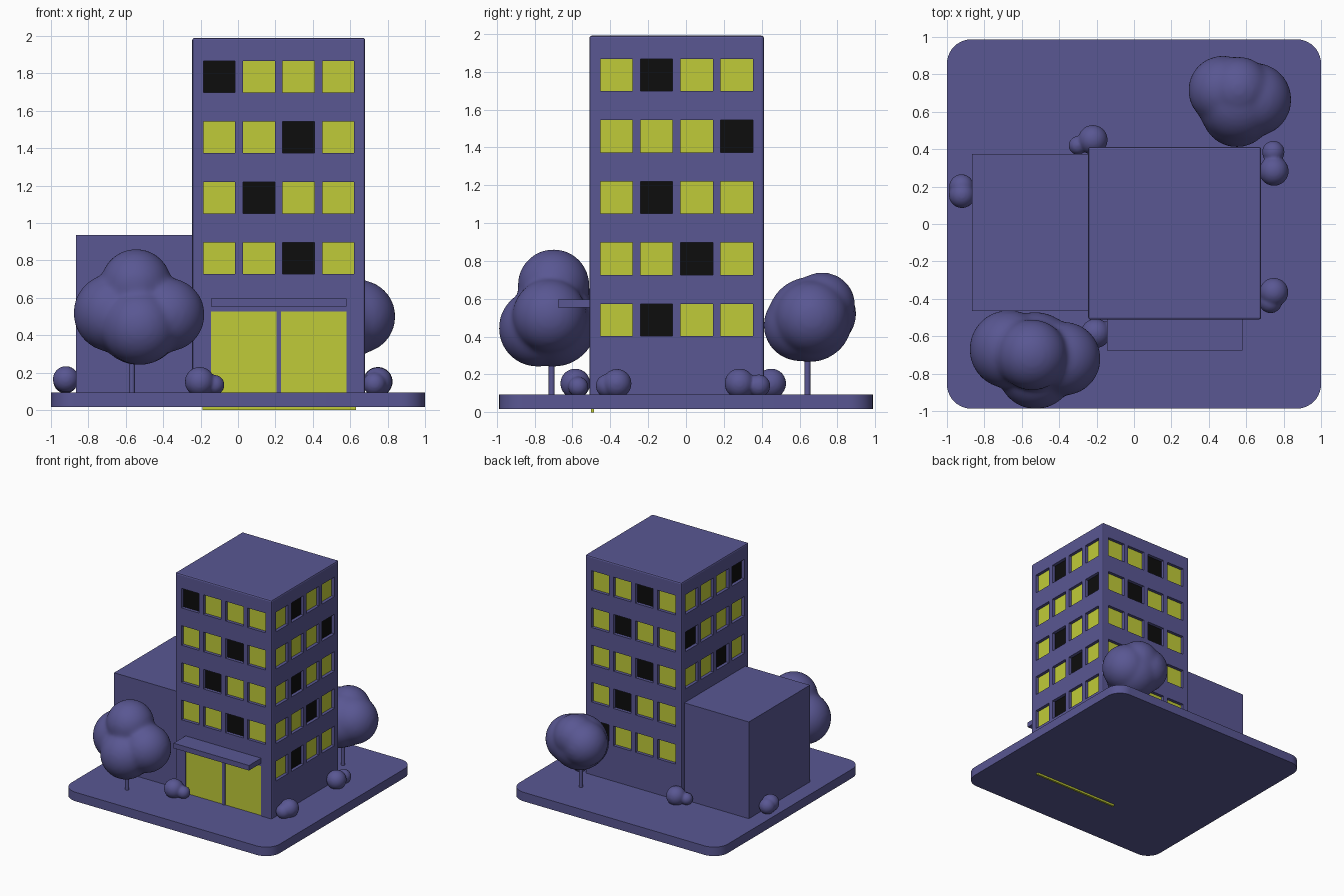
import bpy, bmesh
from mathutils import Matrix, Vector

if "Cube" in bpy.data.objects:
    bpy.data.objects.remove(bpy.data.objects["Cube"])


def material(name, rgb):
    m = bpy.data.materials.new(name)
    m.diffuse_color = (*rgb, 1)
    m.use_nodes = True
    m.node_tree.nodes["Principled BSDF"].inputs["Base Color"].default_value = m.diffuse_color
    return m


WALL = material("wall_violet", (0.10, 0.095, 0.29))
LIT = material("lit_glass", (0.53, 0.60, 0.04))
DARK = material("dark_glass", (0.004, 0.004, 0.004))


def finish(name, bm, mat):
    me = bpy.data.meshes.new(name)
    bm.to_mesh(me)
    bm.free()
    me.materials.append(mat)
    ob = bpy.data.objects.new(name, me)
    bpy.context.collection.objects.link(ob)
    return ob


def add_box(bm, a, b):
    """Add a box between two opposite corners."""
    a, b = Vector(a), Vector(b)
    size = [abs(v) for v in b - a]
    bmesh.ops.create_cube(bm, size=1, matrix=Matrix.Translation((a + b) / 2) @ Matrix.Diagonal((*size, 1)))


def box(name, a, b, mat=WALL, bevel=0, segments=2, pick=lambda e: True):
    bm = bmesh.new()
    add_box(bm, a, b)
    if bevel:
        edges = [e for e in bm.edges if pick(e)]
        bmesh.ops.bevel(bm, geom=edges, offset=bevel, segments=segments, profile=0.5, affect='EDGES')
    return finish(name, bm, mat)


def upright(e):
    return abs(e.verts[0].co.z - e.verts[1].co.z) > 0.01


def smooth_by_angle(ob):
    bpy.ops.object.select_all(action='DESELECT')
    ob.select_set(True)
    bpy.context.view_layer.objects.active = ob
    bpy.ops.object.shade_smooth_by_angle()


# Ground slab with rounded corners
slab = box("ground_slab", (-1, -0.987, 0.017), (1, 0.987, 0.095), bevel=0.13, segments=10, pick=upright)
smooth_by_angle(slab)

# Main tower, low side wing, entrance canopy
X0, X1, Y0, Y1 = -0.245, 0.68, -0.511, 0.412
tower = box("tower", (X0, Y0, 0.06), (X1, Y1, 1.99), bevel=0.012,
            pick=lambda e: max(v.co.z for v in e.verts) > 1)
box("side_wing", (-0.865, -0.465, 0.06), (X0 + 0.01, 0.373, 0.935))
box("entrance_canopy", (-0.145, -0.677, 0.553), (0.58, Y0 + 0.02, 0.597))

# Windows: each facade has its origin, run direction, outward normal and dark column per row
CX, CY = (X0 + X1) / 2, (Y0 + Y1) / 2
FACADES = {
    "front": ((CX, Y0), (1, 0), (0, -1), [0, 2, 1, 2]),
    "right": ((X1, CY), (0, 1), (1, 0), [1, 3, 1, 2, 1]),
    "back": ((CX, Y1), (-1, 0), (0, 1), [2, 1, 2, 1, 0]),
    "left": ((X0, CY), (0, -1), (-1, 0), [3, 0, 2]),
}
HALF, DEPTH = 0.085, 0.03
holes = bmesh.new()
for side, (org, run, nor, darks) in FACADES.items():
    def at(u, d, z):
        return (org[0] + run[0] * u + nor[0] * d, org[1] + run[1] * u + nor[1] * d, z)

    panes = {"lit": bmesh.new(), "dark": bmesh.new()}
    for row, dark in enumerate(darks):
        z = 1.782 - 0.3235 * row
        for col in range(4):
            u = (col - 1.5) * 0.212
            add_box(holes, at(u - HALF, 0.02, z - HALF), at(u + HALF, -DEPTH, z + HALF))
            h = HALF + 0.002
            add_box(panes["dark" if col == dark else "lit"],
                    at(u - h, -DEPTH + 0.003, z - h), at(u + h, -DEPTH - 0.005, z + h))
    finish(side + "_lit_windows", panes["lit"], LIT)
    finish(side + "_dark_windows", panes["dark"], DARK)

# Entrance: two openings with a post between, one glass sheet behind
for a, b in ((-0.145, 0.205), (0.231, 0.58)):
    add_box(holes, (a, Y0 - 0.02, 0.08), (b, Y0 + 0.012, 0.528))
box("entrance_glass", (-0.19, Y0 + 0.008, 0), (0.63, Y0 + 0.026, 0.545), LIT)

# Cut the openings out of the tower
cutter = finish("window_cutter", holes, WALL)
cutter.hide_render = True
mod = tower.modifiers.new("openings", 'BOOLEAN')
mod.operation = 'DIFFERENCE'
mod.solver = 'EXACT'
mod.object = cutter
bpy.ops.object.select_all(action='DESELECT')
bpy.context.view_layer.objects.active = tower
tower.select_set(True)
bpy.ops.object.modifier_apply(modifier=mod.name)
bpy.data.objects.remove(cutter)


def foliage(name, lobes, voxel, rounds):
    """Merge overlapping balls (x, y, z, radius) into one soft lump."""
    bm = bmesh.new()
    for x, y, z, r in lobes:
        bmesh.ops.create_icosphere(bm, subdivisions=4, radius=r, matrix=Matrix.Translation((x, y, z)))
    ob = finish(name, bm, WALL)
    m = ob.modifiers.new("merge", 'REMESH')
    m.mode = 'VOXEL'
    m.voxel_size = voxel
    m.use_smooth_shade = True
    s = ob.modifiers.new("soften", 'SMOOTH')
    s.factor = 0.5
    s.iterations = rounds
    return ob


def trunk(name, x, y, top):
    bm = bmesh.new()
    bmesh.ops.create_cone(bm, cap_ends=True, segments=16, radius1=0.016, radius2=0.016,
                          depth=top - 0.08, matrix=Matrix.Translation((x, y, (top + 0.08) / 2)))
    smooth_by_angle(finish(name, bm, WALL))


# Trees
foliage("front_tree_crown", [
    (-0.545, -0.70, 0.672, 0.19), (-0.67, -0.67, 0.52, 0.21), (-0.375, -0.72, 0.51, 0.197),
    (-0.525, -0.785, 0.445, 0.205), (-0.53, -0.70, 0.47, 0.23)], 0.016, 12)
trunk("front_tree_trunk", -0.567, -0.71, 0.32)
foliage("back_tree_crown", [
    (0.56, 0.655, 0.49, 0.225), (0.475, 0.715, 0.52, 0.185), (0.645, 0.665, 0.50, 0.197),
    (0.55, 0.60, 0.46, 0.19), (0.56, 0.72, 0.565, 0.175)], 0.016, 12)
trunk("back_tree_trunk", 0.56, 0.642, 0.34)

# Bushes
BUSHES = [
    [(-0.92, 0.155, 0.165, 0.07), (-0.922, 0.20, 0.155, 0.066)],
    [(-0.22, 0.45, 0.152, 0.079), (-0.30, 0.42, 0.135, 0.05)],
    [(0.748, 0.283, 0.152, 0.079), (0.745, 0.385, 0.14, 0.06)],
    [(0.748, -0.365, 0.152, 0.077), (0.73, -0.415, 0.14, 0.062)],
    [(-0.205, -0.585, 0.152, 0.079), (-0.125, -0.57, 0.135, 0.053)],
]
for i, lobes in enumerate(BUSHES):
    foliage(f"bush_{i + 1}", lobes, 0.008, 6)
